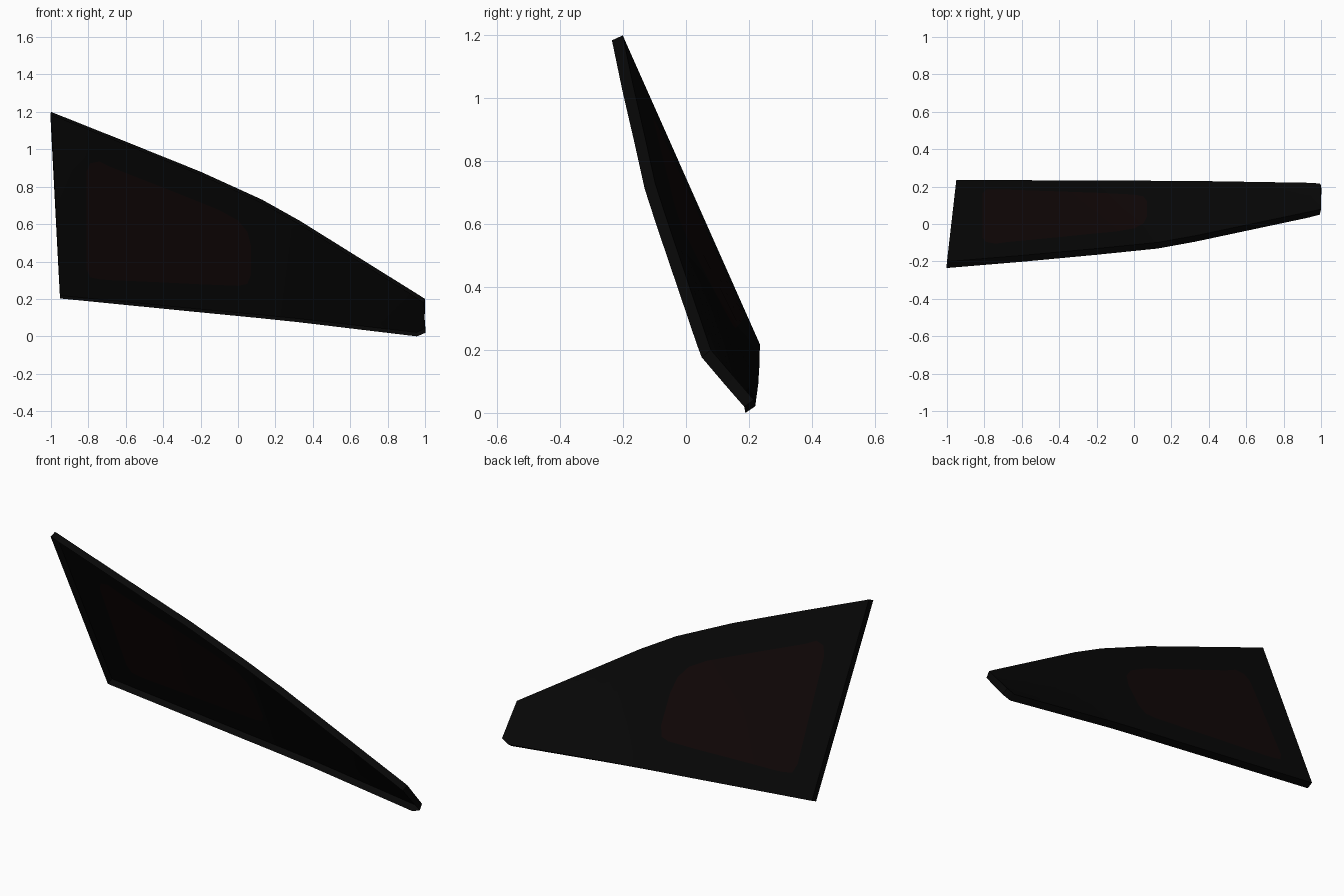
import bpy

if "Cube" in bpy.data.objects:
    bpy.data.objects.remove(bpy.data.objects["Cube"])

# Edge curves of the outer (back) skin: (x, y, z)
TOP = [(-1, -.201, 1.2), (-.6, -.168, 1.041), (-.2, -.131, .88), (.13, -.098, .73),
       (.33, -.062, .618), (.94, .066, .238), (1, .079, .2)]
BOTTOM = [(-.95, .235, .218), (-.58, .234, .182), (-.19, .233, .144), (.13, .231, .114),
          (.33, .23, .094), (.955, .22, .021), (.997, .215, .042)]
# Tinted area seen from the front: (x, lower z, upper z)
TINT = [(-.81, .36, .88), (-.79, .315, .925), (-.74, .305, .935), (-.68, .30, .905),
        (-.6, .297, .873), (-.4, .288, .795), (-.2, .278, .715), (-.1, .274, .675),
        (0, .27, .62), (.05, .28, .56), (.07, .33, .48)]
DEPTH = .038
SUB = 3          # grid steps per band (lower border, tint, upper border)


def mix(a, b, t):
    return tuple(p + (q - p) * t for p, q in zip(a, b))


def at_x(curve, x):
    for a, b in zip(curve, curve[1:]):
        if x <= b[0]:
            break
    return mix(a, b, (x - a[0]) / (b[0] - a[0]))


def column(bottom, top, f0, f1):
    """Points up one column, with the tint band between fractions f0 and f1."""
    stops = [0, f0, f1, 1]
    fr = [a + (b - a) * k / SUB for a, b in zip(stops, stops[1:]) for k in range(SUB)] + [1]
    return [mix(bottom, top, f) for f in fr]


def material(name, rgb):
    m = bpy.data.materials.new(name)
    m.diffuse_color = (*rgb, 1)
    m.use_nodes = True
    m.node_tree.nodes["Principled BSDF"].inputs["Base Color"].default_value = m.diffuse_color
    return m


# Columns: left edge, through the tinted area, then on to the right end
cols = [column(BOTTOM[0], TOP[0], .15, .7)]
for x, lo, hi in TINT:
    b, t = at_x(BOTTOM, x), at_x(TOP, x)
    cols.append(column(b, t, (lo - b[2]) / (t[2] - b[2]), (hi - b[2]) / (t[2] - b[2])))
for b, t in zip(BOTTOM[3:], TOP[3:]):
    cols.append(column(b, t, .35, .65))

n = len(cols[0])
faces, mats = [], []
for i in range(len(cols) - 1):
    for j in range(n - 1):
        faces.append((i * n + j, i * n + j + 1, (i + 1) * n + j + 1, (i + 1) * n + j))
        mats.append(int(1 <= i < len(TINT) and SUB <= j < 2 * SUB))

# Window skin: black border with dark red tint
me = bpy.data.meshes.new("window_pane")
me.from_pydata([p for c in cols for p in c], [], faces)
me.materials.append(material("black_border", (.0023, .0023, .0023)))
me.materials.append(material("dark_red_glass", (.0055, .0023, .0023)))
me.polygons.foreach_set("material_index", mats)
pane = bpy.data.objects.new("window_pane", me)
bpy.context.collection.objects.link(pane)

# Rim folded towards the front; the front side stays open
rim = pane.modifiers.new("rim", "SOLIDIFY")
rim.thickness, rim.offset = DEPTH, -1
rim.use_rim, rim.use_rim_only = True, True

bpy.context.view_layer.objects.active = pane
pane.select_set(True)
bpy.ops.object.modifier_apply(modifier="rim")
bpy.ops.object.shade_smooth_by_angle(angle=.6)
